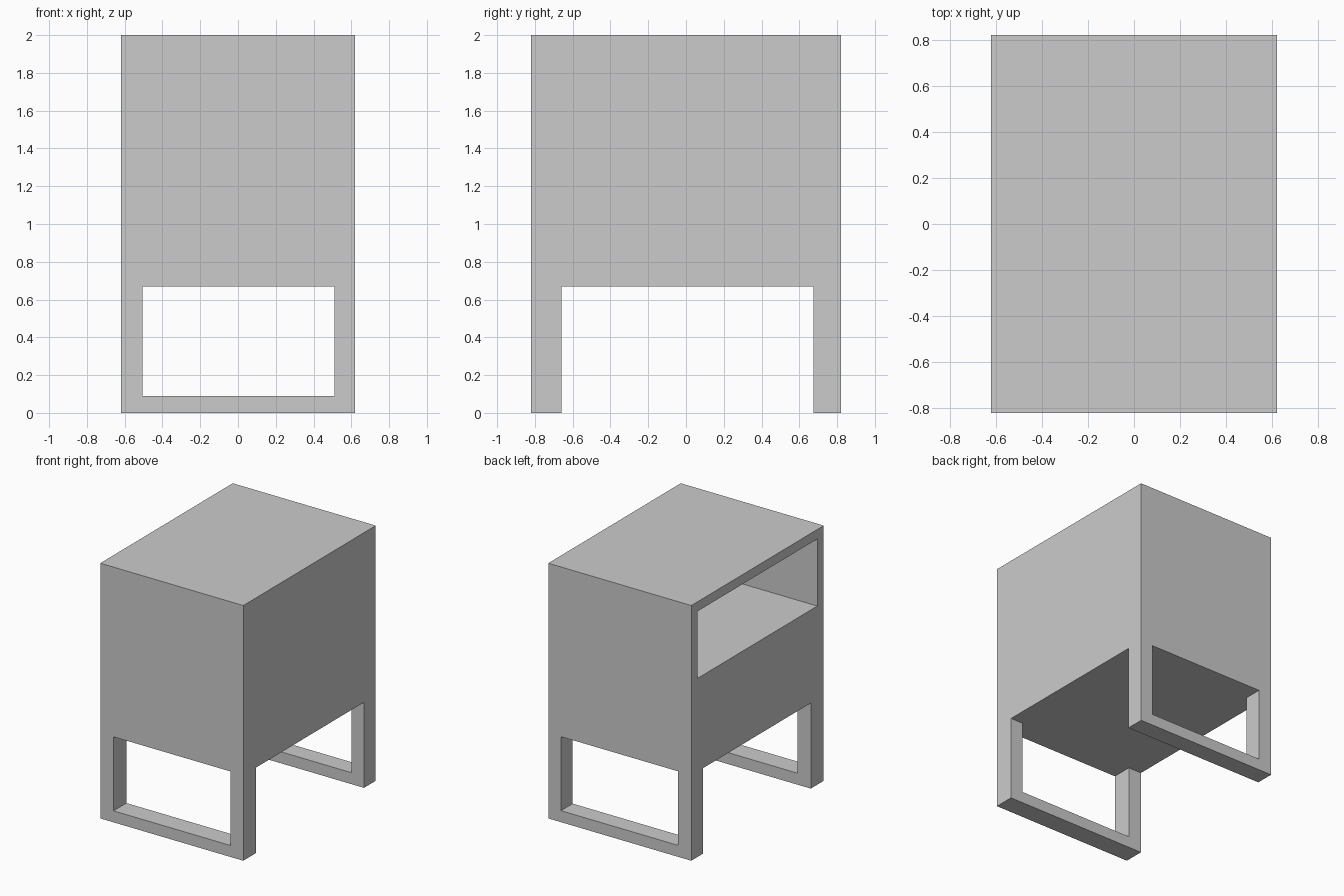
import bpy
import bmesh

if "Cube" in bpy.data.objects:
    bpy.data.objects.remove(bpy.data.objects["Cube"])

X, Y, TOP, UNDER = 0.62, 0.82, 2.0, 0.67


def finish(name, bm):
    bmesh.ops.recalc_face_normals(bm, faces=bm.faces)
    mesh = bpy.data.meshes.new(name)
    bm.to_mesh(mesh)
    bm.free()
    obj = bpy.data.objects.new(name, mesh)
    bpy.context.collection.objects.link(obj)
    return obj


def box(name, lo, hi):
    bm = bmesh.new()
    bmesh.ops.create_cube(bm, size=1)
    for v in bm.verts:
        v.co = [lo[i] if v.co[i] < 0 else hi[i] for i in range(3)]
    return finish(name, bm)


def leg_frame(name, y0, y1):
    # U-shaped profile (x, z) extruded along y
    profile = [(-X, 0), (X, 0), (X, UNDER), (0.51, UNDER), (0.51, 0.09),
               (-0.505, 0.09), (-0.505, UNDER), (-X, UNDER)]
    bm = bmesh.new()
    face = bm.faces.new([bm.verts.new((x, y0, z)) for x, z in profile])
    ext = bmesh.ops.extrude_face_region(bm, geom=[face], use_keep_orig=True)
    verts = [g for g in ext["geom"] if isinstance(g, bmesh.types.BMVert)]
    bmesh.ops.translate(bm, verts=verts, vec=(0, y1 - y0, 0))
    return finish(name, bm)


# Cabinet with an open shelf compartment cut into the left side
cabinet = box("cabinet", (-X, -Y, UNDER), (X, Y, TOP))
cutter = box("compartment_cutter", (-X - 0.1, -0.74, 1.40), (0.55, 0.74, 1.925))
cutter.hide_render = True
cut = cabinet.modifiers.new("compartment", 'BOOLEAN')
cut.operation = 'DIFFERENCE'
cut.solver = 'EXACT'
cut.object = cutter
bpy.context.view_layer.objects.active = cabinet
cabinet.select_set(True)
bpy.ops.object.modifier_apply(modifier=cut.name)
bpy.data.objects.remove(cutter)

# Leg frames at both ends
leg_frame("front_leg_frame", -Y, -0.66)
leg_frame("back_leg_frame", 0.675, Y)
